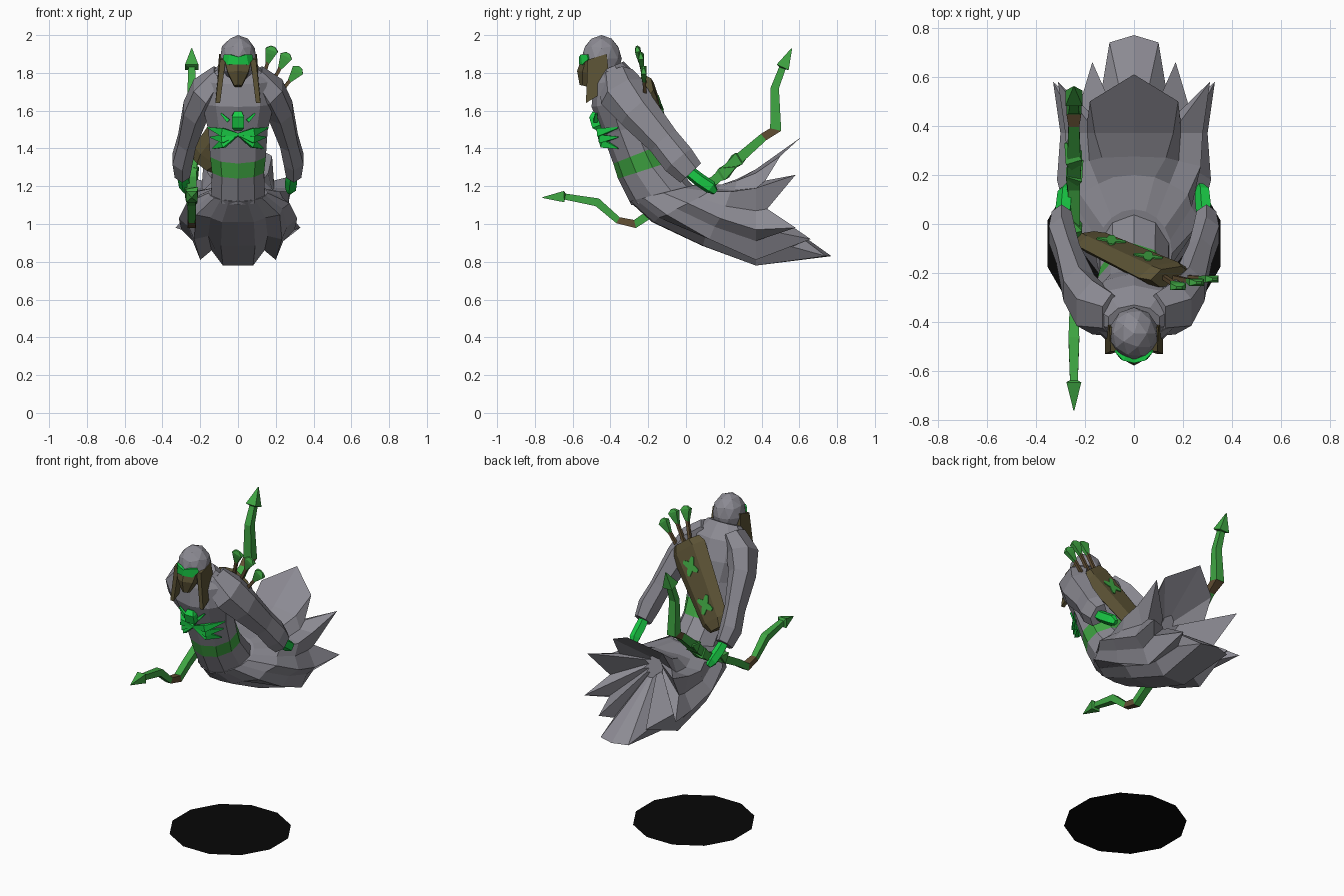
import bpy, bmesh, math
from mathutils import Vector

if "Cube" in bpy.data.objects:
    bpy.data.objects.remove(bpy.data.objects["Cube"])


def material(name, rgb):
    m = bpy.data.materials.new(name)
    m.diffuse_color = (*rgb, 1)
    m.use_nodes = True
    m.node_tree.nodes["Principled BSDF"].inputs["Base Color"].default_value = m.diffuse_color
    return m


GREY = material("grey cloth", (0.26, 0.255, 0.29))
GREEN = material("leaf green", (0.05, 0.38, 0.055))
BRIGHT = material("bright green", (0.01, 0.60, 0.06))
BROWN = material("olive leather", (0.105, 0.085, 0.035))
WOOD = material("brown wood", (0.125, 0.08, 0.035))
BLACK = material("shadow black", (0.002, 0.002, 0.002))


def build(name, verts, faces, mats, ids=None):
    me = bpy.data.meshes.new(name)
    me.from_pydata([tuple(v) for v in verts], [], faces)
    for m in mats:
        me.materials.append(m)
    if ids:
        for p, i in zip(me.polygons, ids):
            p.material_index = i
    bm = bmesh.new()
    bm.from_mesh(me)
    bmesh.ops.recalc_face_normals(bm, faces=bm.faces)
    bm.to_mesh(me)
    bm.free()
    ob = bpy.data.objects.new(name, me)
    bpy.context.collection.objects.link(ob)
    return ob


def loft(name, rings, mats, seg_ids=None):
    """Closed skin over equal rings; seg_ids gives a material per segment."""
    n = len(rings[0])
    verts = [v for r in rings for v in r]
    faces, ids = [], []
    for k in range(len(rings) - 1):
        for i in range(n):
            j = (i + 1) % n
            faces.append((k * n + i, k * n + j, (k + 1) * n + j, (k + 1) * n + i))
            ids.append(seg_ids[k] if seg_ids else 0)
    faces += [tuple(range(n)), tuple(range((len(rings) - 1) * n, len(rings) * n))]
    ids += [0, 0]
    return build(name, verts, faces, mats, ids)


def tube(name, pts, radii, mats, sides=4, ref=(1, 0, 0), seg_ids=None):
    """Tube along pts; each radius is (along ref, across ref)."""
    pts = [Vector(p) for p in pts]
    rings = []
    for i, p in enumerate(pts):
        t = (pts[min(i + 1, len(pts) - 1)] - pts[max(i - 1, 0)]).normalized()
        u = Vector(ref)
        u = (u - t * u.dot(t)).normalized()
        v = t.cross(u)
        a, b = radii[i] if isinstance(radii[i], tuple) else (radii[i], radii[i])
        k = 1 / math.cos(math.pi / sides)
        rings.append([p + u * a * k * math.cos(math.tau * (q + .5) / sides)
                      + v * b * k * math.sin(math.tau * (q + .5) / sides) for q in range(sides)])
    return loft(name, rings, mats, seg_ids)


# Ground shadow disc
disc = [math.tau * (i + .5) / 12 for i in range(12)]
build("shadow_disc", [(.365 * math.cos(a), .365 * math.sin(a) - .08, 0) for a in disc],
      [tuple(range(12))], [BLACK])

# Torso: tilted rings (front z, back z, front y, back y, half width), second segment is the belt
torso = []
for zf, zb, yf, yb, rx in [(1.10, 1.18, -.29, .06, .15), (1.24, 1.33, -.36, -.08, .145),
                           (1.32, 1.42, -.385, -.13, .155), (1.47, 1.54, -.44, -.18, .165),
                           (1.62, 1.66, -.50, -.20, .20), (1.74, 1.78, -.49, -.25, .19),
                           (1.80, 1.86, -.47, -.33, .11)]:
    ring = []
    for i in range(10):
        a = math.tau * i / 10
        w = (1 - math.cos(a)) / 2
        ring.append((rx * math.sin(a), yf + (yb - yf) * w, zf + (zb - zf) * w))
    torso.append(ring)
loft("torso", torso, [GREY, GREEN], [0, 1, 0, 0, 0, 0])


# Skirt: half rings from underside centre to top centre, flaring into a jagged hem
def half_ellipse(rx, y, ry, z, rz, fold):
    ring = []
    for i in range(11):
        a, f = math.pi * i / 10, 1 + fold * (-1) ** (i + 1) * (0 < i < 10)
        ring.append(Vector((rx * f * math.sin(a), y - ry * math.cos(a), z - rz * f * math.cos(a))))
    return ring


hem = [(0, .77), (.10, .74), (.13, .56), (.17, .66), (.23, .46), (.33, .58),
       (.25, .43), (.31, .58), (.19, .42), (.18, .50), (0, .61)]
hem_z = [.83, .83, .88, .92, .96, .98, 1.08, 1.26, 1.23, 1.36, 1.46]
belly = [(0, .78), (.08, .78), (.14, .86), (.20, .81), (.24, .91), (.30, .97),
         (.25, 1.07), (.28, 1.19), (.19, 1.19), (.16, 1.27), (0, 1.29)]
waist = half_ellipse(.155, -.12, .18, 1.165, .045, 0)
hips = half_ellipse(.26, .01, .19, 1.11, .10, .05)
wide = [Vector((x, .37, z)) for x, z in belly]
middle = [a.lerp(b, .5) + Vector((a.x * .1, -.01, -.01)) for a, b in zip(hips, wide)]
for h in (hips, middle):
    h[0].x = h[-1].x = 0
halves = [waist, hips, middle, wide, [Vector((x, y, z)) for (x, y), z in zip(hem, hem_z)]]
skirt = [h + [Vector((-p.x, p.y, p.z)) for p in h[-2:0:-1]] for h in halves]
hollow = Vector((0, .28, 1.18))
skirt.append([p.lerp(hollow, .8) for p in skirt[-1]])
loft("skirt", skirt, [GREY])

# Hood
bm = bmesh.new()
bmesh.ops.create_icosphere(bm, subdivisions=2, radius=1)
for v in bm.verts:
    x, y, z = v.co
    v.co = (x * .1, -.447 + y * .107, 1.875 + z * .125)
me = bpy.data.meshes.new("hood")
bm.to_mesh(me)
bm.free()
me.materials.append(GREY)
bpy.context.collection.objects.link(bpy.data.objects.new("hood", me))

# Face scarf and eye mask
tube("face_scarf", [(0, -.51, 1.86), (0, -.52, 1.80), (0, -.535, 1.73)],
     [(.07, .04), (.055, .05), (.02, .025)], [BROWN], 6)
tube("eye_mask", [(-.07, -.515, 1.885), (-.045, -.545, 1.87), (0, -.557, 1.865), (.045, -.545, 1.87), (.07, -.515, 1.885)],
     [(.012, .01), (.028, .01), (.02, .01), (.028, .01), (.012, .01)], [BRIGHT], 4, (0, 0, 1))

for s, side in ((1, "left"), (-1, "right")):
    def M(*pts):
        return [(s * x, y, z) for x, y, z in pts]

    # Hanging scarf panels
    loft("scarf_panel_" + side, [M((.065 + o, -.52, 1.87), (.07 + o, -.42, 1.90), (.085 + o, -.40, 1.72),
                                   (.095 + o * .8, -.53, 1.64)) for o in (0, .03)], [BROWN])
    # Shoulder and sleeve
    tube("sleeve_" + side, M((.09, -.37, 1.79), (.17, -.34, 1.70), (.225, -.26, 1.60), (.27, -.12, 1.44),
                             (.295, -.04, 1.34), (.295, .025, 1.27)),
         [(.05, .08), (.075, .11), (.065, .095), (.048, .075), (.052, .078), (.04, .065)], [GREY], 6)
    # Glove
    tube("hand_" + side, M((.29, .0, 1.29), (.285, .07, 1.235), (.28, .13, 1.195), (.27, .155, 1.17)),
         [(.022, .028), (.028, .03), (.026, .03), (.013, .015)], [BRIGHT], 5)
    # Chest leaves
    for k, (zm, ze) in enumerate(((1.485, 1.51), (1.45, 1.46), (1.425, 1.40))):
        tube(f"chest_leaf_{side}_{k}", M((0, -.46, 1.475), (.08, -.462 + .012 * k, zm),
                                         (.158 - .012 * k, -.36, ze)),
             [(.006, .008), (.022, .012), (.003, .003)], [BRIGHT], 4, (0, 0, 1))
    tube("chest_bar_" + side, M((.05, -.48, 1.545), (.09, -.475, 1.585)),
         [(.01, .01), (.004, .006)], [BRIGHT], 4, (0, 0, 1))

# Chest gem
tube("chest_gem", [(0, -.455, 1.505), (0, -.465, 1.52), (0, -.48, 1.57), (0, -.475, 1.59)],
     [.02, .033, .033, .02], [BRIGHT])

# Bow in the right hand: y, z, radius
bow = [(-.76, 1.14, .002), (-.645, 1.145, .03), (-.64, 1.145, .016), (-.47, 1.115, .022), (-.36, 1.02, .018),
       (-.27, 1.00, .022), (-.18, 1.06, .022), (0, 1.16, .025), (.15, 1.23, .025), (.25, 1.32, .028),
       (.41, 1.46, .022), (.475, 1.50, .03), (.47, 1.72, .022), (.51, 1.825, .018), (.512, 1.83, .035),
       (.56, 1.93, .002)]
tube("bow", [(-.245, y, z) for y, z, r in bow], [r for y, z, r in bow], [GREEN, WOOD], 4, (1, 0, 0),
     [1 if k in (4, 10) else 0 for k in range(len(bow) - 1)])
# Leaves wrapped round the bow grip
for k, (y, z) in enumerate(((-.02, 1.16), (.2, 1.27), (.27, 1.34))):
    e = 1 if k % 2 else -1
    tube(f"grip_leaf_{k}", [(-.245 - .02 * e, y - .07, z - .05), (-.245, y, z), (-.245 + .035 * e, y + .06, z + .03)],
         [.006, .035, .004], [GREEN])

# Quiver slung across the back
low, high, out = Vector((-.19, -.06, 1.31)), Vector((.15, -.215, 1.73)), Vector((.25, .8, .5))
axis = (high - low).normalized()
normal = (out - axis * out.dot(axis)).normalized()
across = axis.cross(normal)
tube("quiver", [low, low.lerp(high, .1), low.lerp(high, .92), high],
     [(.028, .055), (.035, .085), (.042, .115), (.038, .09)], [BROWN], 6, normal)
# Painted crosses on the quiver
for k, f in enumerate((.28, .72)):
    c = low.lerp(high, f) + normal * (.037 + .006 * f)
    for e in (1, -1):
        d = (axis + across * e * .8).normalized() * .06
        tube(f"quiver_cross_{k}_{e}", [c - d, c - d * .5, c + d * .5, c + d],
             [(.004, .009), (.004, .018), (.004, .018), (.004, .009)], [GREEN], 4, normal)

# Arrows with green flights
for k, tip in enumerate(((.185, -.26, 1.94), (.265, -.24, 1.905), (.33, -.225, 1.83))):
    tip = Vector(tip)
    root = high + Vector((-.03 + .03 * k, 0, .01 - .05 * k))
    d = (tip - root).normalized()
    tube(f"arrow_shaft_{k}", [root, tip - d * .05], [.009, .009], [WOOD])
    tube(f"arrow_flight_{k}", [tip - d * .1, tip - d * .04, tip - d * .02, tip],
         [.008, (.014, .027), (.014, .034), (.005, .012)], [GREEN], 4, (0, 1, 0))
